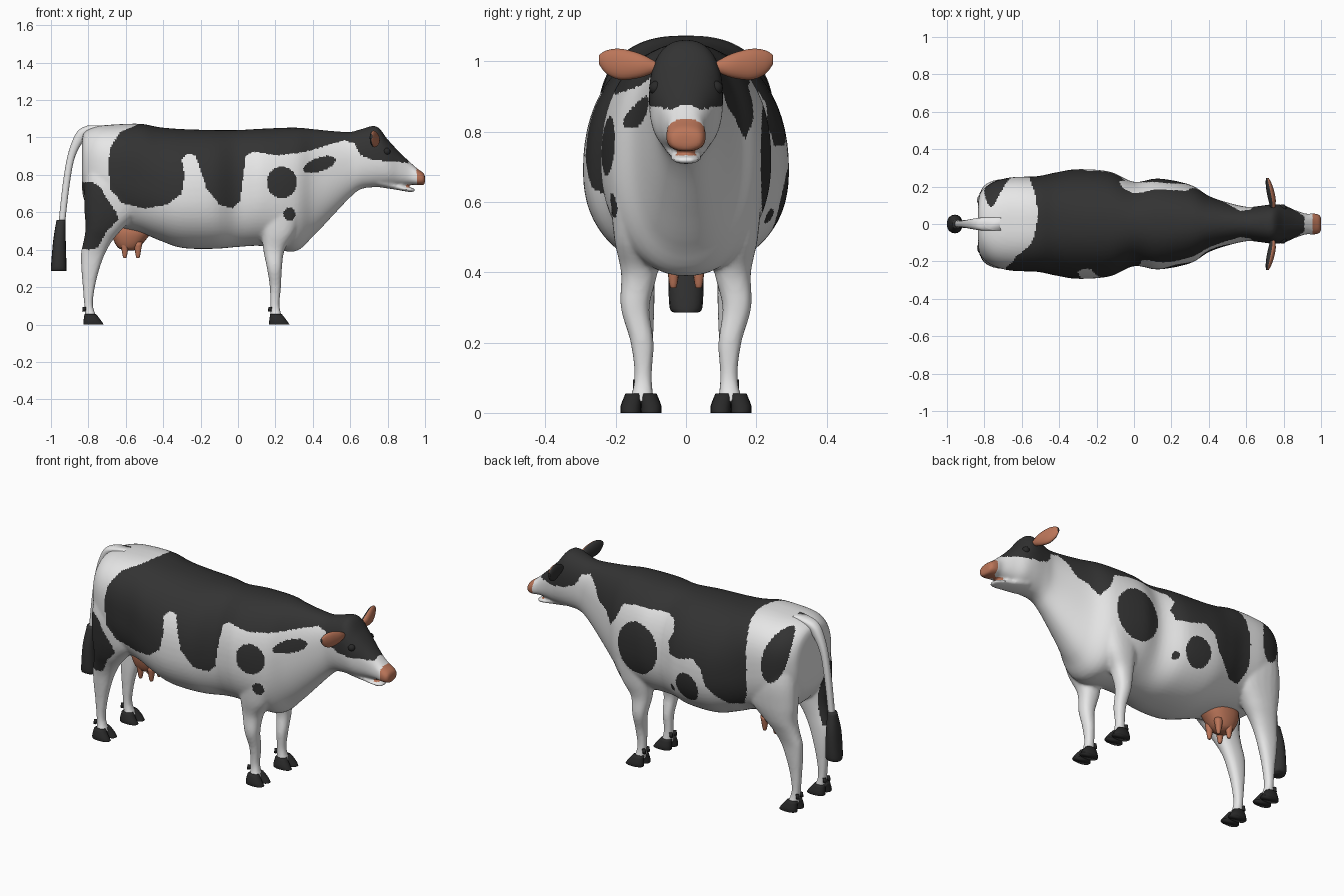
import bpy, bmesh, math
from mathutils import Vector

if "Cube" in bpy.data.objects:
    bpy.data.objects.remove(bpy.data.objects["Cube"])


def material(name, rgb):
    m = bpy.data.materials.new(name)
    m.diffuse_color = (*rgb, 1)
    m.use_nodes = True
    m.node_tree.nodes["Principled BSDF"].inputs["Base Color"].default_value = m.diffuse_color
    return m


WHITE = material("white hide", (0.80, 0.80, 0.80))
BLACK = material("black hide", (0.033, 0.033, 0.033))
PINK = material("copper skin", (0.50, 0.18, 0.10))
HOOF = material("dark hoof", (0.022, 0.022, 0.022))


def smooth_rows(rows, steps):
    """Catmull-Rom interpolation of section rows."""
    p = [rows[0]] + rows + [rows[-1]]
    out = []
    for i in range(1, len(p) - 2):
        for s in range(steps):
            t = s / steps
            out.append([0.5 * (2 * b + (c - a) * t + (2 * a - 5 * b + 4 * c - d) * t * t
                        + (3 * b - a - 3 * c + d) * t ** 3)
                        for a, b, c, d in zip(p[i - 1], p[i], p[i + 1], p[i + 2])])
    return out + [list(rows[-1])]


def unit(i, n, k):
    a = 2 * math.pi * i / n
    c, s = math.cos(a), math.sin(a)
    return math.copysign(abs(c) ** k, c), math.copysign(abs(s) ** k, s)


def ring_x(row, n):
    """Section across x: x, top, bottom, half width, widest height, squareness."""
    x, top, bot, w, zw, k = row
    pts = []
    for i in range(n):
        c, s = unit(i, n, k)
        pts.append(Vector((x, w * s, zw + c * (top - zw if c > 0 else zw - bot))))
    return pts


def ring_z(row, n):
    """Section across z: z, x from, x to, y centre, y half width."""
    z, x0, x1, y, h = row
    pts = []
    for i in range(n):
        c, s = unit(i, n, 0.85)
        pts.append(Vector(((x0 + x1) / 2 + c * (x1 - x0) / 2, y + s * h, z)))
    return pts


def ring_y(row, n):
    """Section across y: y, x centre, z centre, x half, z half."""
    y, x, z, a, b = row
    return [Vector((x + a * unit(i, n, 1)[0], y, z + b * unit(i, n, 1)[1])) for i in range(n)]


def loft(bm, rows, ring, n=24, steps=5, flip=False):
    rings = []
    for row in smooth_rows(rows, steps):
        pts = ring(row, n)
        if flip:
            pts = [Vector((p.x, -p.y, p.z)) for p in pts]
        rings.append([bm.verts.new(p) for p in pts])
    for a, b in zip(rings, rings[1:]):
        for i in range(n):
            j = (i + 1) % n
            bm.faces.new((a[i], a[j], b[j], b[i]))
    bm.faces.new(rings[0])
    bm.faces.new(rings[-1])


def finish(name, bm, mats):
    bmesh.ops.recalc_face_normals(bm, faces=bm.faces)
    me = bpy.data.meshes.new(name)
    bm.to_mesh(me)
    bm.free()
    for m in mats:
        me.materials.append(m)
    ob = bpy.data.objects.new(name, me)
    bpy.context.collection.objects.link(ob)
    me.shade_smooth()
    return ob


# trunk, neck and head
TRUNK = [(-.835, .98, .74, .10, .86, .85), (-.82, 1.03, .66, .17, .85, .85),
         (-.75, 1.06, .56, .225, .85, .8), (-.65, 1.07, .52, .25, .82, .78),
         (-.52, 1.073, .49, .255, .78, .78), (-.42, 1.055, .45, .275, .72, .85),
         (-.30, 1.045, .41, .293, .69, .9), (-.13, 1.04, .405, .28, .69, .9),
         (0, 1.04, .415, .225, .70, .9), (.13, 1.047, .42, .243, .72, .9),
         (.30, 1.053, .39, .21, .72, .9), (.40, 1.045, .47, .15, .77, .9),
         (.50, 1.035, .575, .115, .82, .9), (.60, 1.03, .68, .092, .87, .9),
         (.66, 1.045, .725, .095, .89, .88), (.74, 1.06, .735, .105, .90, .85),
         (.80, .99, .738, .10, .87, .85), (.86, .925, .742, .075, .84, .85),
         (.92, .868, .748, .055, .80, .8), (.96, .833, .745, .057, .785, .8),
         (.99, .812, .745, .05, .78, .8), (1.0, .795, .755, .038, .775, .8)]
JAW = [(.75, .80, .735, .07, .77, .9), (.85, .745, .72, .05, .735, .9),
       (.92, .733, .708, .04, .722, .9), (.945, .726, .712, .025, .72, .9)]
FRONT_LEG = [(.03, .175, .24, .126, .036), (.10, .172, .222, .122, .025), (.20, .17, .23, .125, .033),
             (.30, .155, .235, .145, .041), (.40, .135, .25, .133, .052),
             (.50, .125, .31, .14, .065), (.65, .10, .35, .14, .075), (.75, .13, .33, .13, .06)]
HIND_LEG = [(.03, -.815, -.75, .126, .036), (.10, -.822, -.775, .122, .025), (.20, -.83, -.765, .122, .028),
            (.30, -.838, -.74, .125, .035), (.38, -.84, -.71, .13, .04), (.45, -.825, -.67, .14, .05),
            (.52, -.815, -.61, .15, .065), (.62, -.822, -.52, .155, .08),
            (.75, -.82, -.53, .15, .09), (.90, -.80, -.58, .14, .07)]
bm = bmesh.new()
loft(bm, TRUNK, ring_x, 64)
loft(bm, JAW, ring_x)
for flip in (False, True):
    loft(bm, FRONT_LEG, ring_z, flip=flip)
    loft(bm, HIND_LEG, ring_z, flip=flip)
body = finish("body", bm, [WHITE, BLACK, PINK])

# fuse trunk, jaw and legs into one skin
mod = body.modifiers.new("fuse", 'REMESH')
mod.mode, mod.voxel_size = 'VOXEL', 0.0085
mod = body.modifiers.new("soften", 'SMOOTH')
mod.factor, mod.iterations = 0.5, 6
fused = bpy.data.meshes.new_from_object(body.evaluated_get(bpy.context.evaluated_depsgraph_get()))
body.modifiers.clear()
body.data = fused
fused.materials.clear()
for m in (WHITE, BLACK, PINK):
    fused.materials.append(m)
fused.shade_smooth()

# hide pattern: outlines in x, z for each flank, and ellipses (x, z, rx, rz, tilt)
HEAD = [(.57, .985), (.62, .97), (.65, .91), (.72, .88), (.85, .868), (.91, .865), (.93, 1.3)]
SADDLE_R = [(-.51, 1.3), (-.52, 1.075), (-.63, 1.03), (-.68, .95), (-.695, .85), (-.68, .72),
            (-.62, .65), (-.5, .62), (-.38, .64), (-.3, .7), (-.285, .8), (-.3, .88), (-.27, .915),
            (-.23, .905), (-.2, .83), (-.17, .73), (-.1, .64), (-.03, .62), (.01, .66), (.03, .8),
            (.04, .9), (.08, .925), (.2, .905), (.35, .92), (.5, .965)] + HEAD
SADDLE_L = [(-.51, 1.3), (-.515, 1.07), (-.55, .98), (-.57, .8), (-.56, .65), (-.52, .57),
            (-.44, .56), (-.38, .6), (-.33, .65), (-.3, .74), (-.24, .79), (-.15, .76), (-.07, .76),
            (-.05, .82), (-.08, .88), (-.06, .93), (0, .95), (.17, .95), (.28, .93), (.32, .84),
            (.37, .78), (.42, .84), (.48, .87), (.52, .94)] + HEAD
THIGH_R = [(-.9, .77), (-.78, .76), (-.74, .74), (-.7, .67), (-.65, .6), (-.64, .56), (-.7, .5),
           (-.75, .41), (-.79, .4), (-.9, .4)]
SPOTS_R = [(.235, .76, .08, .085, 0), (.435, .855, .09, .037, .35), (.275, .59, .032, .035, 0)]
SPOTS_L = [(-.73, .9, .065, .15, .2), (-.2, .61, .075, .085, 0), (.16, .72, .13, .15, 0),
           (-.08, .56, .02, .02, 0)]


def inside(x, z, poly):
    hit = False
    for (x0, z0), (x1, z1) in zip(poly, poly[1:] + poly[:1]):
        if (z0 > z) != (z1 > z) and x < x0 + (z - z0) * (x1 - x0) / (z1 - z0):
            hit = not hit
    return hit


def in_spot(x, z, s):
    dx, dz, c, n = x - s[0], z - s[1], math.cos(s[4]), math.sin(s[4])
    return ((dx * c + dz * n) / s[2]) ** 2 + ((dz * c - dx * n) / s[3]) ** 2 < 1


for f in fused.polygons:
    x, y, z = f.center
    right = y < 0
    if (x > .955 and z > .737) or (.9 < x <= .955 and .733 < z < .748):
        f.material_index = 2
    elif z > .39 and (inside(x, z, SADDLE_R if right else SADDLE_L)
                      or (abs(y) > .08 and any(in_spot(x, z, s) for s in (SPOTS_R if right else SPOTS_L)))
                      or (y < -.1 and inside(x, z, THIGH_R))):
        f.material_index = 1
    else:
        f.material_index = 0

# cloven hooves with dew claws
for part, x in (("front", 0), ("hind", -.993)):
    for side, flip in (("left", False), ("right", True)):
        bm = bmesh.new()
        for y in (.099, .157):
            loft(bm, [(0, .166 + x, .275 + x, y, .029), (.02, .167 + x, .262 + x, y, .029),
                      (.055, .172 + x, .235 + x, .128 + (y - .128) * .7, .024)], ring_z, 16, 3, flip)
        for y in (.107, .143):
            loft(bm, [(.07, .160 + x, .178 + x, y, .008), (.095, .163 + x, .182 + x, y, .008)],
                 ring_z, 8, 1, flip)
        finish(f"{part}_{side}_hoof", bm, [HOOF])

# tail and tuft
bm = bmesh.new()
loft(bm, [(.54, -.96, -.925, 0, .018), (.75, -.937, -.90, 0, .02), (.90, -.912, -.87, 0, .022),
          (1.0, -.878, -.81, 0, .03), (1.045, -.845, -.74, 0, .035), (1.065, -.80, -.60, 0, .035)], ring_z)
finish("tail", bm, [WHITE])
bm = bmesh.new()
loft(bm, [(.285, -.998, -.918, 0, .034), (.31, -1.0, -.917, 0, .048), (.45, -.988, -.921, 0, .047),
          (.56, -.97, -.922, 0, .024)], ring_z, 16)
finish("tail_tuft", bm, [BLACK])

# udder with four teats
bm = bmesh.new()
loft(bm, [(.395, -.60, -.56, 0, .025), (.41, -.64, -.53, 0, .05), (.45, -.665, -.495, 0, .068),
          (.50, -.68, -.46, 0, .075), (.56, -.68, -.45, 0, .06)], ring_z)
for x in (-.605, -.535):
    for y in (-.036, .036):
        loft(bm, [(.355, x - .007, x + .007, y, .007), (.37, x - .012, x + .012, y, .012),
                  (.44, x - .024, x + .024, y, .022)], ring_z, 12, 3)
finish("udder", bm, [PINK])

# ears: copper in front, black behind; dark eyes
for side, flip in (("left", False), ("right", True)):
    bm = bmesh.new()
    loft(bm, [(.085, .742, .985, .012, .014), (.13, .738, .988, .02, .034), (.185, .727, .992, .02, .044),
              (.225, .718, .998, .014, .034), (.247, .713, 1.005, .006, .014)], ring_y, 20, 5, flip)
    ear = finish(side + "_ear", bm, [BLACK, PINK])
    for f in ear.data.polygons:
        f.material_index = 1 if f.normal.x > 0.1 else 0
    bm = bmesh.new()
    bmesh.ops.create_uvsphere(bm, u_segments=16, v_segments=10, radius=.02)
    bmesh.ops.translate(bm, verts=bm.verts, vec=(.795, -.085 if flip else .085, .925))
    finish(side + "_eye", bm, [HOOF])
